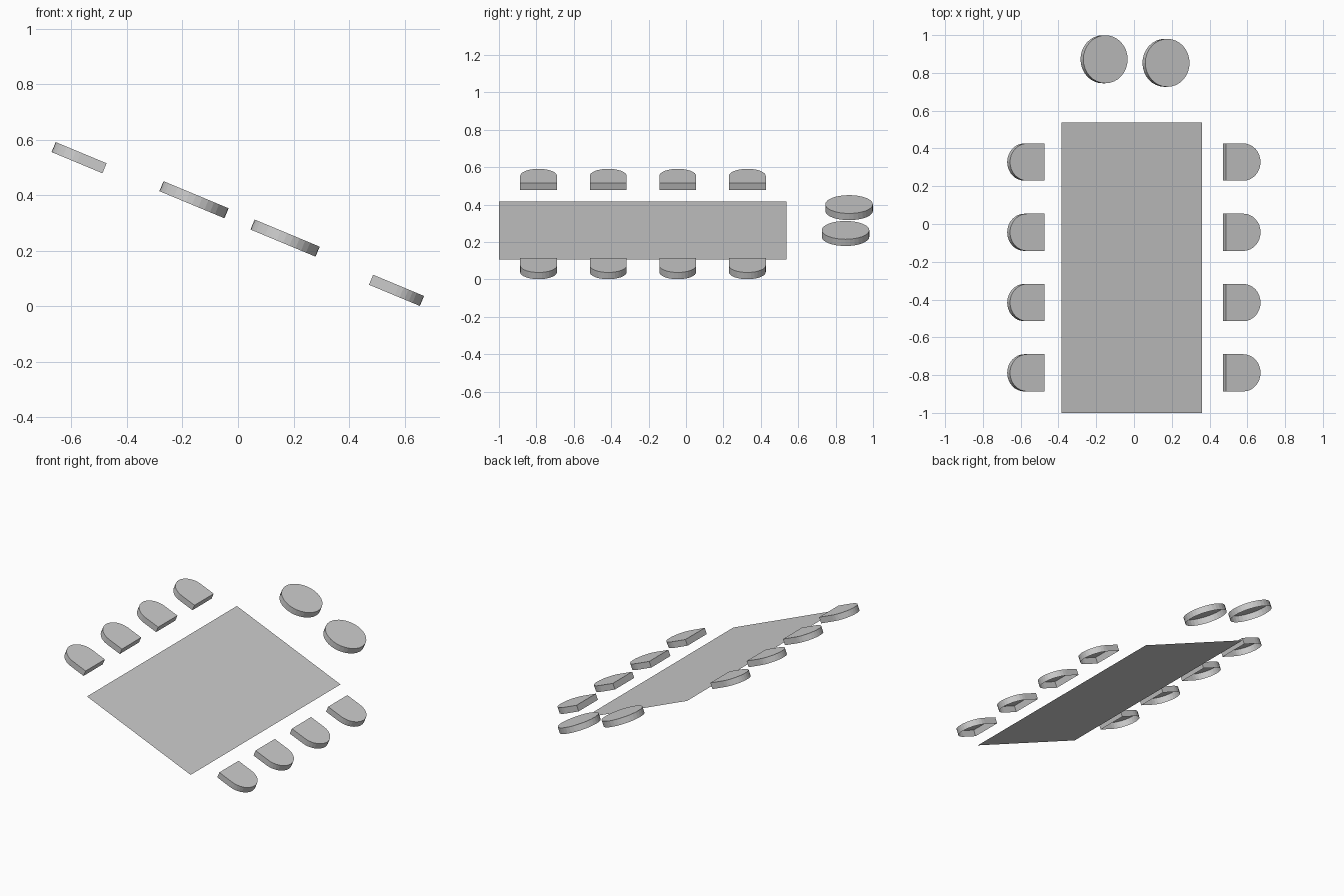
import bpy, bmesh, math

if "Cube" in bpy.data.objects:
    bpy.data.objects.remove(bpy.data.objects["Cube"])

TILT = math.atan2(5, 12)   # whole layout slopes down towards +x
SLOPE = 5 / 12
THICK = 0.039


def make_object(name, bm, x, y, plane_z):
    """Place a flat part on the sloped plane z = plane_z - SLOPE * x."""
    mesh = bpy.data.meshes.new(name)
    bm.to_mesh(mesh)
    bm.free()
    ob = bpy.data.objects.new(name, mesh)
    ob.location = (x, y, plane_z - SLOPE * x)
    ob.rotation_euler = (0, TILT, 0)
    bpy.context.collection.objects.link(ob)
    return ob


def shell(name, outline, x, y, plane_z):
    """Top face with side walls hanging below it, open underneath."""
    bm = bmesh.new()
    top = [bm.verts.new((u, v, 0)) for u, v in outline]
    low = [bm.verts.new((u, v, -THICK)) for u, v in outline]
    bm.faces.new(top)
    n = len(top)
    for i in range(n):
        j = (i + 1) % n
        bm.faces.new((top[i], low[i], low[j], top[j]))
    return make_object(name, bm, x, y, plane_z)


def arc(radius, start, end, steps):
    return [(radius * math.cos(start + (end - start) * i / steps),
             radius * math.sin(start + (end - start) * i / steps))
            for i in range(steps + 1)]


# Table top: a single sloped sheet
bm = bmesh.new()
w, d = 0.403, 0.7685
bm.faces.new([bm.verts.new(p) for p in
              ((-w, -d, 0), (w, -d, 0), (w, d, 0), (-w, d, 0))])
make_object("table_top", bm, -0.012, -0.2315, 0.257)

# Side seats: half-round pads, straight edge facing the table
r = 0.0985
right_pad = [(-0.1, r), (-0.1, -r)] + arc(r, -math.pi / 2, math.pi / 2, 16)
left_pad = [(-u, -v) for u, v in right_pad]
for i in range(4):
    y = -0.788 + 0.372 * i
    shell(f"left_seat_{i + 1}", left_pad, -0.5655, y, 0.318)
    shell(f"right_seat_{i + 1}", right_pad, 0.579, y, 0.3165)

# Round stools at the far end
disc = arc(0.127, 0, math.tau, 32)[:-1]
shell("round_stool_left", disc, -0.151, 0.872, 0.339)
shell("round_stool_right", disc, 0.177, 0.853, 0.3375)
